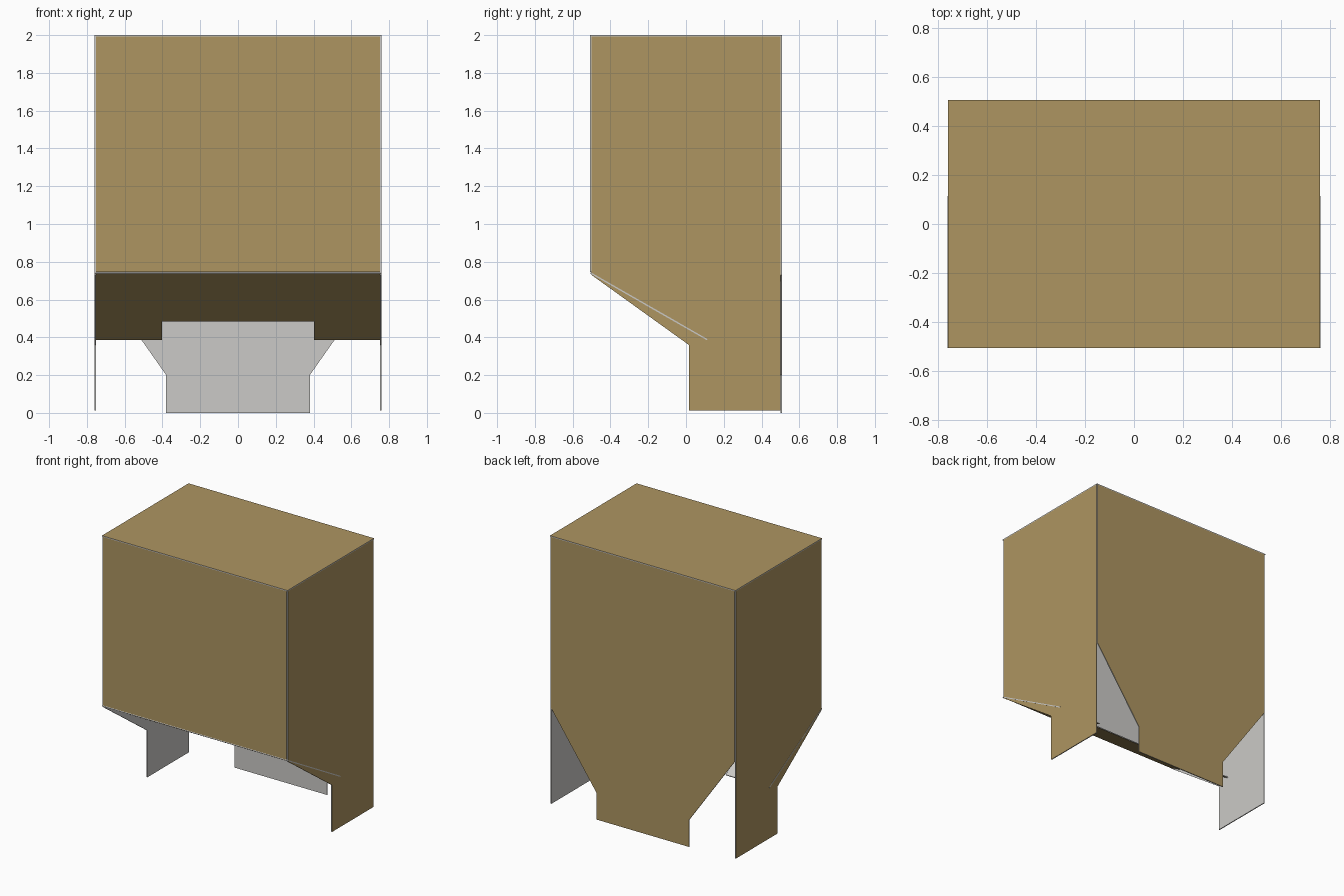
import bpy, bmesh
from mathutils import Vector

if "Cube" in bpy.data.objects:
    bpy.data.objects.remove(bpy.data.objects["Cube"])

X, Y, H, T = 0.76, 0.507, 2.0, 0.007   # half width, half depth, height, sheet thickness


def material(name, rgb):
    m = bpy.data.materials.new(name)
    m.diffuse_color = (*rgb, 1)
    m.use_nodes = True
    m.node_tree.nodes["Principled BSDF"].inputs["Base Color"].default_value = m.diffuse_color
    return m


tan = material("tan_outside", (0.42, 0.30, 0.12))
grey = material("light_grey_inside", (0.60, 0.59, 0.57))


def sheet(name, points, outward):
    """Thin sheet: points lie on the outer face, body grows inward; outer face tan, rest grey."""
    out = Vector(outward).normalized()
    bm = bmesh.new()
    face = bm.faces.new([bm.verts.new(p) for p in points])
    new = bmesh.ops.extrude_face_region(bm, geom=[face], use_keep_orig=True)["geom"]
    bmesh.ops.translate(bm, vec=-out * T, verts=[g for g in new if isinstance(g, bmesh.types.BMVert)])
    bmesh.ops.recalc_face_normals(bm, faces=bm.faces)
    for f in bm.faces:
        f.material_index = 0 if f.normal.dot(out) > 0.9 else 1
    me = bpy.data.meshes.new(name)
    bm.to_mesh(me)
    bm.free()
    me.materials.append(tan)
    me.materials.append(grey)
    bpy.context.collection.objects.link(bpy.data.objects.new(name, me))


def mirrored(half):
    return half + [(-x, z) for x, z in reversed(half)]


xi, yi, top = X - T, Y - T, H - T

# Top cover
sheet("top_panel", [(-X, -Y, H), (X, -Y, H), (X, Y, H), (-X, Y, H)], (0, 0, 1))

# Front panel
sheet("front_panel", [(x, -Y, z) for x, z in mirrored([(xi, 0.745), (xi, top)])], (0, -1, 0))

# Back panel tapering to a spout
sheet("back_panel", [(x, Y, z) for x, z in
                     mirrored([(0.38, 0), (0.38, 0.2), (xi, 0.73), (xi, top)])], (0, 1, 0))

# Side panels with rear legs
side = [(-yi, top), (yi, top), (yi, 0.013), (0.015, 0.013), (0.015, 0.36), (-yi, 0.73)]
for name, s in (("right_side_panel", 1), ("left_side_panel", -1)):
    sheet(name, [(s * X, y, z) for y, z in side], (s, 0, 0))

# Sloped floor, notched at its low end; its edges just show through the sides
y0, z0, y1, z1 = -Y, 0.738, 0.11, 0.385


def on_slope(x, t):
    return (x, y0 + (y1 - y0) * t, z0 + (z1 - z0) * t)


outline = mirrored([(0.403, 0.72), (0.403, 1), (X + 0.001, 1), (X + 0.001, 0)])
sheet("sloped_floor", [on_slope(x, t) for x, t in outline], (0, z1 - z0, y0 - y1))
